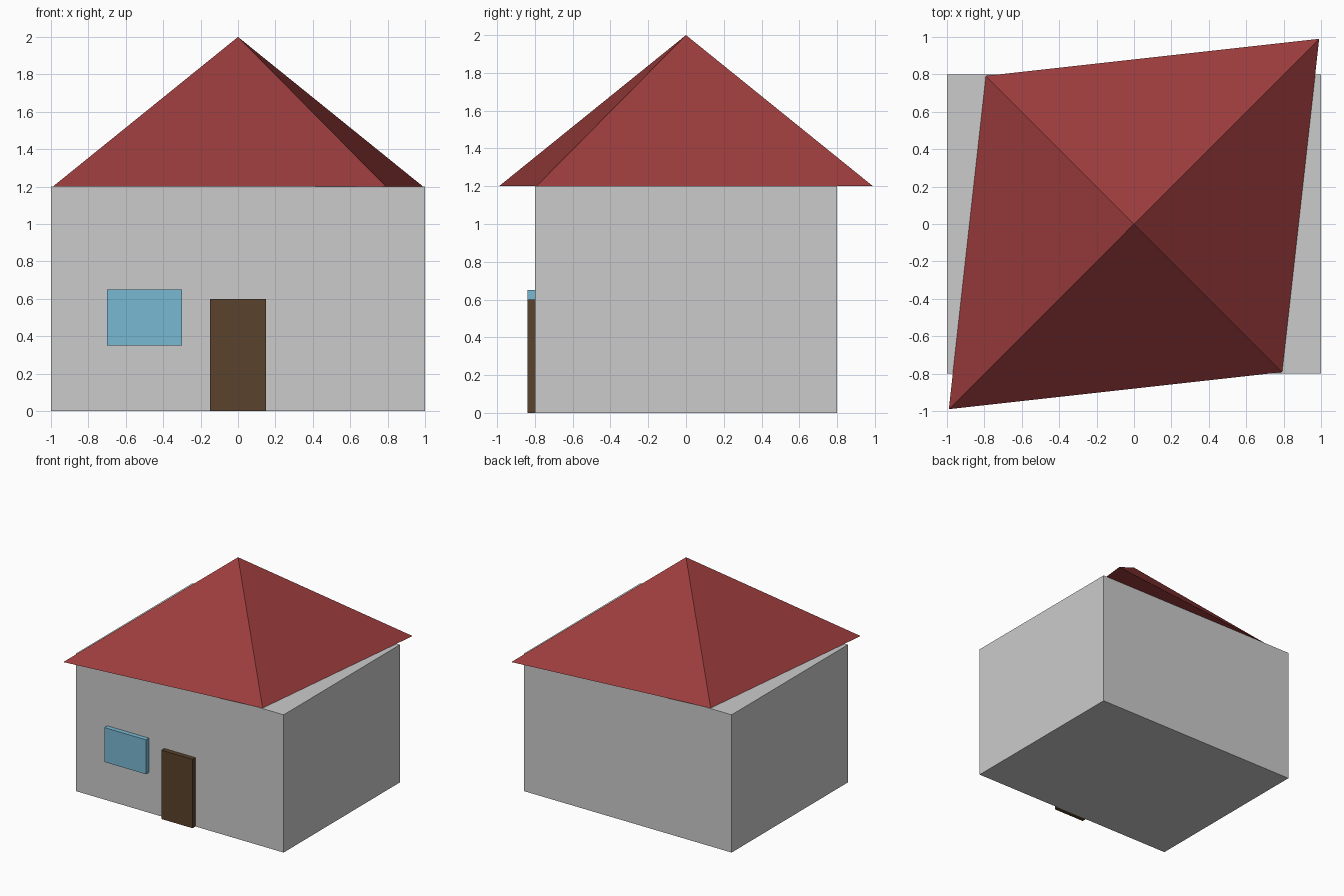
import bpy
import math

if "Cube" in bpy.data.objects:
    bpy.data.objects.remove(bpy.data.objects["Cube"])


def paint(obj, rgb):
    mat = bpy.data.materials.new(obj.name + "_colour")
    mat.diffuse_color = (*rgb, 1)
    mat.use_nodes = True
    mat.node_tree.nodes["Principled BSDF"].inputs["Base Color"].default_value = mat.diffuse_color
    obj.data.materials.append(mat)


def box(name, x, y, z, rgb=None):
    """Box from (min, max) ranges on each axis."""
    ranges = (x, y, z)
    bpy.ops.mesh.primitive_cube_add(size=1, location=[(a + b) / 2 for a, b in ranges])
    obj = bpy.context.object
    obj.name = name
    obj.scale = [b - a for a, b in ranges]
    bpy.ops.object.transform_apply(location=False, rotation=False, scale=True)
    if rgb:
        paint(obj, rgb)
    return obj


# Walls, with door and window standing proud of the front
box("walls", (-1, 1), (-0.8, 0.8), (0, 1.2))
box("door", (-0.15, 0.15), (-0.84, -0.8), (0, 0.6), (0.10, 0.055, 0.025))
box("window", (-0.7, -0.3), (-0.84, -0.8), (0.35, 0.65), (0.19, 0.48, 0.64))

# Roof: four-sided cone squashed on one diagonal, then turned 45 degrees
bpy.ops.mesh.primitive_cone_add(vertices=4, radius1=1.4, radius2=0, depth=0.8,
                                location=(0, 0, 1.6))
roof = bpy.context.object
roof.name = "roof"
roof.scale = (1, 0.8, 1)
roof.rotation_euler = (0, 0, math.radians(45))
bpy.ops.object.transform_apply(location=False, rotation=True, scale=True)
paint(roof, (0.33, 0.045, 0.045))
